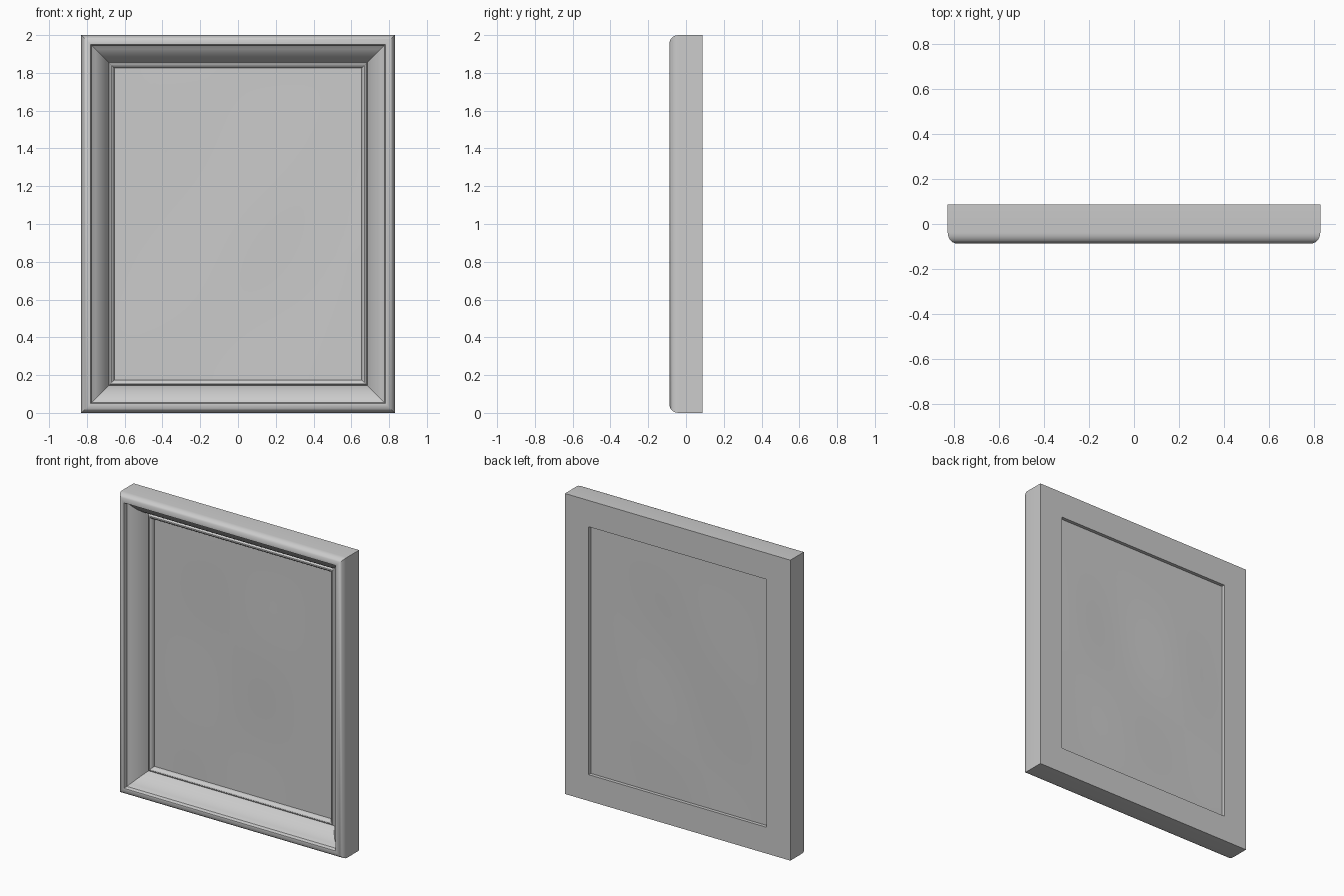
import bpy, bmesh, math

if "Cube" in bpy.data.objects:
    bpy.data.objects.remove(bpy.data.objects["Cube"])

W, H = 0.83, 2.0          # half width, height
BACK = 0.088

def finish(bm, name, angle=35):
    bmesh.ops.recalc_face_normals(bm, faces=bm.faces)
    me = bpy.data.meshes.new(name)
    bm.to_mesh(me)
    bm.free()
    ob = bpy.data.objects.new(name, me)
    bpy.context.collection.objects.link(ob)
    bpy.ops.object.select_all(action='DESELECT')
    ob.select_set(True)
    bpy.context.view_layer.objects.active = ob
    bpy.ops.object.shade_smooth_by_angle(angle=math.radians(angle))
    return ob

# Moulding profile: (inset from outer edge, y), closed ring from the back
profile = [(0, BACK), (0, -0.04)]
# rounded outer shoulder
for i in range(1, 7):
    a = math.radians(15 * i)
    profile.append((0.045 * (1 - math.cos(a)), -0.04 - 0.048 * math.sin(a)))
# small step, sloping inner moulding, groove and bead, then rebate to the back
profile += [(0.05, -0.086), (0.053, -0.078), (0.055, -0.062), (0.06, -0.058),
            (0.075, -0.049), (0.09, -0.037), (0.105, -0.022), (0.12, -0.003),
            (0.132, 0.016), (0.14, 0.032), (0.145, 0.042),
            (0.147, 0.034), (0.152, 0.028), (0.159, 0.027), (0.166, 0.031),
            (0.171, 0.039), (0.175, 0.05), (0.175, BACK)]

# Frame: profile swept around four mitred corners
bm = bmesh.new()
rings = []
for sx, top in ((-1, 0), (1, 0), (1, 1), (-1, 1)):
    rings.append([bm.verts.new((sx * (W - d), y, H - d if top else d)) for d, y in profile])
n = len(profile)
for c in range(4):
    a, b = rings[c], rings[(c + 1) % 4]
    for i in range(n):
        j = (i + 1) % n
        bm.faces.new((a[i], b[i], b[j], a[j]))
finish(bm, "picture_frame")

# Canvas: thin panel with gentle waves, held in the frame opening
bm = bmesh.new()
bmesh.ops.create_grid(bm, x_segments=24, y_segments=30, size=1)
for v in bm.verts:
    u, w = v.co.x, v.co.y
    x, z = u * (W - 0.174), H / 2 + w * (H / 2 - 0.174)
    fade = (1 - u * u) * (1 - w * w)
    wave = 0.003 * fade * (math.sin(5 * x + 3 * z) + math.sin(4 * z - 6 * x + 1))
    v.co = (x, 0.065 + wave, z)
bmesh.ops.recalc_face_normals(bm, faces=bm.faces)
bmesh.ops.solidify(bm, geom=bm.faces[:], thickness=0.008)
finish(bm, "canvas")
